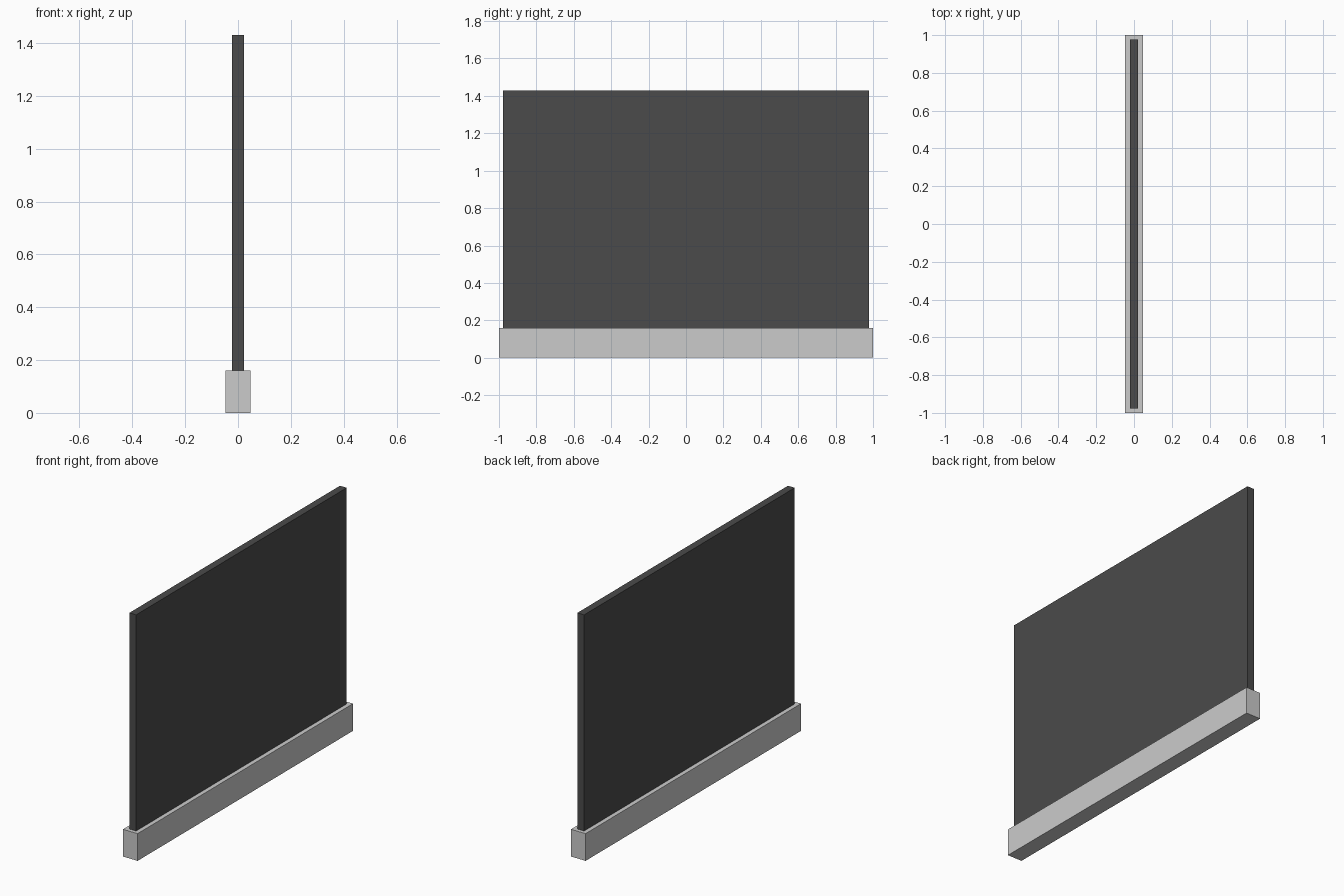
import bpy

cube = bpy.data.objects.get("Cube")
if cube:
    bpy.data.objects.remove(cube, do_unlink=True)


def make_material(name, colour):
    mat = bpy.data.materials.new(name)
    mat.use_nodes = True
    mat.diffuse_color = colour
    mat.node_tree.nodes["Principled BSDF"].inputs["Base Color"].default_value = colour
    return mat


def make_box(name, width, depth, bottom, top, mat):
    bpy.ops.mesh.primitive_cube_add(size=1, location=(0, 0, (bottom + top) / 2))
    box = bpy.context.object
    box.name = name
    box.scale = (width, depth, top - bottom)
    bpy.ops.object.transform_apply(location=False, rotation=False, scale=True)
    box.data.materials.append(mat)
    return box


light_grey = make_material("light grey", (0.6, 0.6, 0.6, 1))
dark_grey = make_material("dark grey", (0.07, 0.07, 0.07, 1))

# Long plinth, and the thin upright panel standing on it
make_box("base", 0.095, 2.0, 0, 0.16, light_grey)
make_box("panel", 0.044, 1.955, 0.16, 1.43, dark_grey)
